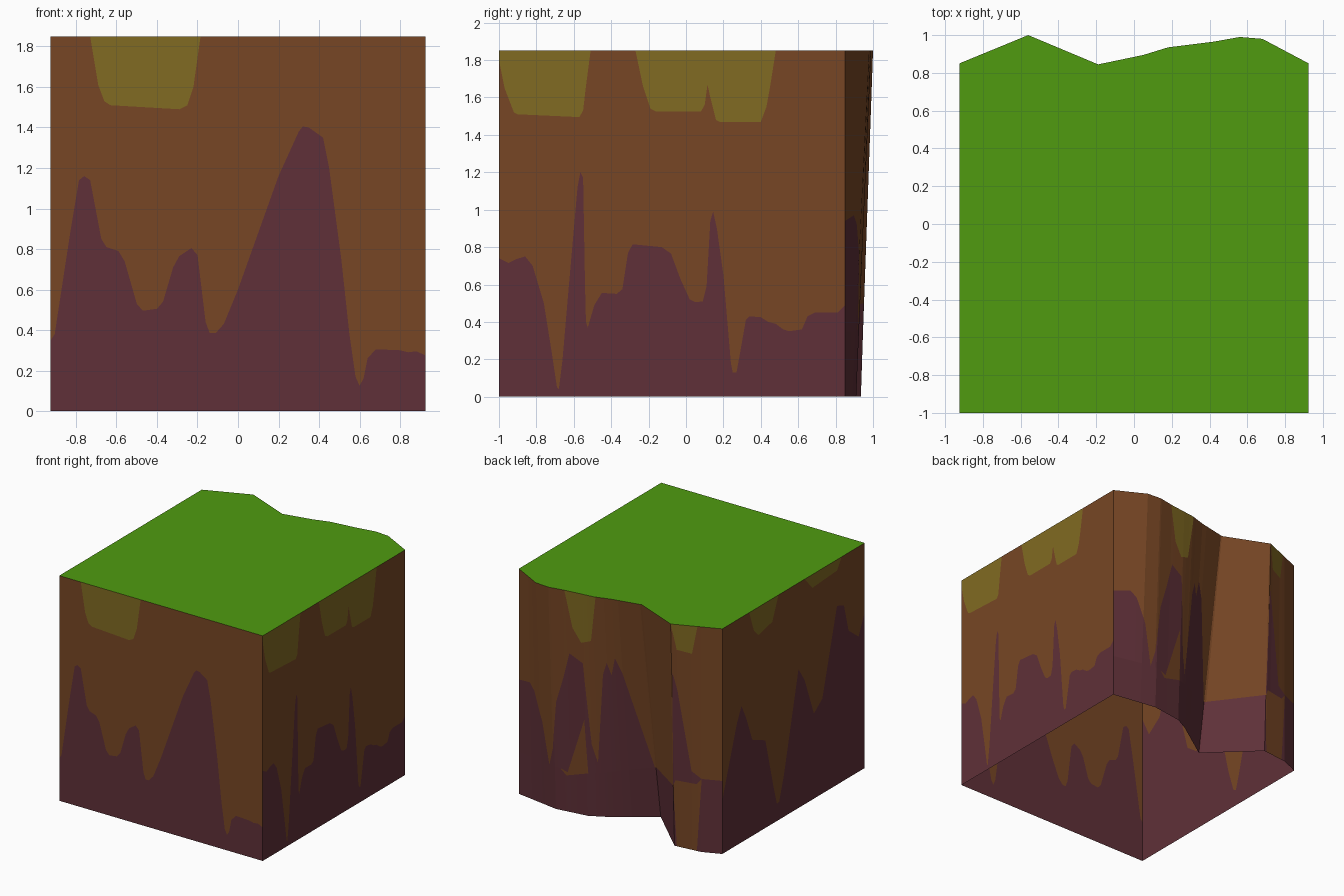
import bpy, bmesh

H, X, YF, YB = 1.85, 0.925, -1.0, 0.85


def material(name, rgb):
    m = bpy.data.materials.new(name)
    m.diffuse_color = (*rgb, 1)
    return m


GRASS = material("grass_green", (0.08, 0.33, 0.005))
SOIL = material("soil_brown", (0.185, 0.062, 0.018))
DEEP = material("deep_maroon", (0.115, 0.030, 0.040))
OLIVE = material("olive_patch", (0.22, 0.145, 0.016))


def interp(pts, u):
    """Piecewise linear height of a profile."""
    if u <= pts[0][0]:
        return pts[0][1]
    for (a, p), (b, q) in zip(pts, pts[1:]):
        if u <= b:
            return p + (q - p) * (u - a) / (b - a)
    return pts[-1][1]


def finish(name, bm, mats):
    bmesh.ops.remove_doubles(bm, verts=bm.verts, dist=1e-5)
    me = bpy.data.meshes.new(name)
    bm.to_mesh(me)
    bm.free()
    for m in mats:
        me.materials.append(m)
    bpy.context.collection.objects.link(bpy.data.objects.new(name, me))


def wall(name, u0, u1, point, bounds, flip=False, extra=()):
    """Upright wall split in columns; bounds = (profile, material above it)."""
    knots = {u0, u1, *extra}
    for prof, _ in bounds:
        knots |= {u for u, _ in prof if u0 < u < u1}
    knots = sorted(knots)
    bm = bmesh.new()
    for a, b in zip(knots, knots[1:]):
        lo = (0.0, 0.0)
        mat = 0
        for prof, nxt in bounds + [([(0, H)], 0)]:
            hi = (max(lo[0], interp(prof, a)), max(lo[1], interp(prof, b)))
            ring = [(a, lo[0]), (b, lo[1])]
            if hi[1] - lo[1] > 1e-4:
                ring.append((b, hi[1]))
            if hi[0] - lo[0] > 1e-4:
                ring.append((a, hi[0]))
            if len(ring) > 2:
                if flip:
                    ring.reverse()
                bm.faces.new([bm.verts.new(point(*p)) for p in ring]).material_index = mat
            lo, mat = hi, nxt
    finish(name, bm, [DEEP, SOIL, OLIVE])


# front wall
front_deep = [(-.925, .35), (-.905, .38), (-.83, .87), (-.785, 1.14), (-.76, 1.16), (-.73, 1.14),
              (-.675, .85), (-.65, .81), (-.59, .79), (-.56, .74), (-.5, .53), (-.47, .495),
              (-.4, .505), (-.37, .54), (-.32, .71), (-.29, .765), (-.23, .805), (-.2, .77),
              (-.16, .44), (-.14, .385), (-.11, .385), (-.07, .43), (0, .6), (.2, 1.16),
              (.3, 1.38), (.32, 1.405), (.35, 1.4), (.42, 1.35), (.45, 1.2), (.51, .75),
              (.55, .38), (.58, .17), (.6, .125), (.62, .16), (.64, .26), (.68, .305),
              (.8, .3), (.84, .29), (.88, .295), (.925, .275)]
front_olive = [(-.73, H), (-.69, 1.61), (-.66, 1.53), (-.63, 1.51), (-.29, 1.49),
               (-.25, 1.51), (-.22, 1.6), (-.185, H)]
wall("front_wall", -X, X, lambda u, z: (u, YF, z), [(front_deep, 1), (front_olive, 2)])

# right wall
right_deep = [(-1, .74), (-.95, .715), (-.91, .735), (-.86, .75), (-.82, .7), (-.76, .5),
              (-.72, .25), (-.69, .05), (-.68, .04), (-.66, .2), (-.63, .55), (-.58, 1.12),
              (-.565, 1.2), (-.55, 1.17), (-.54, .6), (-.535, .4), (-.525, .37), (-.49, .49),
              (-.45, .555), (-.37, .55), (-.34, .575), (-.31, .77), (-.285, .815), (-.13, .8),
              (-.08, .765), (-.03, .63), (.02, .52), (.05, .505), (.09, .51), (.11, .59),
              (.13, .94), (.145, .99), (.165, .9), (.2, .65), (.24, .18), (.25, .13),
              (.27, .13), (.29, .24), (.32, .41), (.34, .43), (.4, .425), (.44, .4),
              (.48, .39), (.52, .36), (.55, .35), (.62, .36), (.65, .43), (.69, .45),
              (.81, .45), (.85, .49)]
right_olive = [(-1, 1.8), (-.97, 1.65), (-.92, 1.52), (-.9, 1.51), (-.57, 1.495), (-.55, 1.53),
               (-.535, 1.66), (-.51, H), (-.27, H), (-.23, 1.66), (-.19, 1.54), (-.16, 1.525),
               (.08, 1.525), (.1, 1.56), (.115, 1.67), (.13, 1.6), (.16, 1.48), (.18, 1.47),
               (.4, 1.47), (.43, 1.55), (.45, 1.66), (.48, H)]
wall("right_wall", YF, YB, lambda u, z: (X, u, z), [(right_deep, 1), (right_olive, 2)])

# left wall
left_deep = [(-1, 1.28), (-.92, 1.11), (-.79, 1.21), (-.73, 1.44), (-.64, 1.47), (-.45, .78),
             (-.34, .7), (-.22, 1.02), (-.14, 1.14), (.05, .34), (.11, .15), (.14, .14),
             (.18, .28), (.29, .72), (.46, .79), (.54, 1.0), (.6, 1.12), (.66, 1.0), (.85, .44)]
left_olive = [(-.7, H), (-.64, 1.76), (-.32, 1.74), (-.22, H), (.12, H), (.2, 1.66),
              (.38, 1.62), (.44, 1.68), (.5, H)]
wall("left_wall", YF, YB, lambda u, z: (-X, u, z), [(left_deep, 1), (left_olive, 2)], flip=True)

# eroded back wall: ruled between a top outline and a bottom outline
top_line = [(-X, YB), (-.56, 1.0), (-.19, .845), (.05, .895), (.18, .935), (.42, .965),
            (.56, .99), (.68, .98), (X, YB)]
base_line = [(-X, YB), (-.776, .911), (-.55, .935), (-.177, .58), (.16, .81), (.28, .873),
             (.545, .91), (X, YB)]


def back_point(u, z):
    t = z / H
    return (u, interp(base_line, u) * (1 - t) + interp(top_line, u) * t, z)


gap_low = [(-.78, .6), (-.74, 0), (-.57, 0), (-.55, .5), (.29, .35), (.45, .3), (.5, .35)]
gap_high = [(-.78, .6), (-.74, .55), (-.57, .55), (-.55, .5), (.27, .35), (.29, .8),
            (.44, .33), (.5, .35)]
back_deep = [(-.925, .17), (-.78, .6), (-.7, .65), (-.6, 1.3), (-.565, 1.45), (-.55, .5),
             (-.19, .31), (-.17, .35), (0, 1.22), (.05, 1.35), (.08, 1.2), (.11, 1.3),
             (.14, 1.2), (.2, .45), (.24, .6), (.29, 1.27), (.4, 1.33), (.46, 1.1),
             (.52, .9), (.56, .5), (.6, .3), (.66, .7), (.74, .92), (.79, .97), (.925, .94)]
back_olive = [(-.75, H), (-.71, 1.62), (-.6, 1.64), (-.56, H), (.17, H), (.22, 1.47),
              (.3, 1.44), (.37, 1.55), (.43, H)]
wall("back_wall", -X, X, back_point,
     [(gap_low, 1), (gap_high, 0), (back_deep, 1), (back_olive, 2)], flip=True,
     extra=[p[0] for p in top_line + base_line])

# grass top
bm = bmesh.new()
outline = [(-X, YF), (X, YF)] + top_line[::-1]
bm.faces.new([bm.verts.new((x, y, H)) for x, y in outline])
bmesh.ops.triangulate(bm, faces=bm.faces[:])
finish("grass_top", bm, [GRASS])
